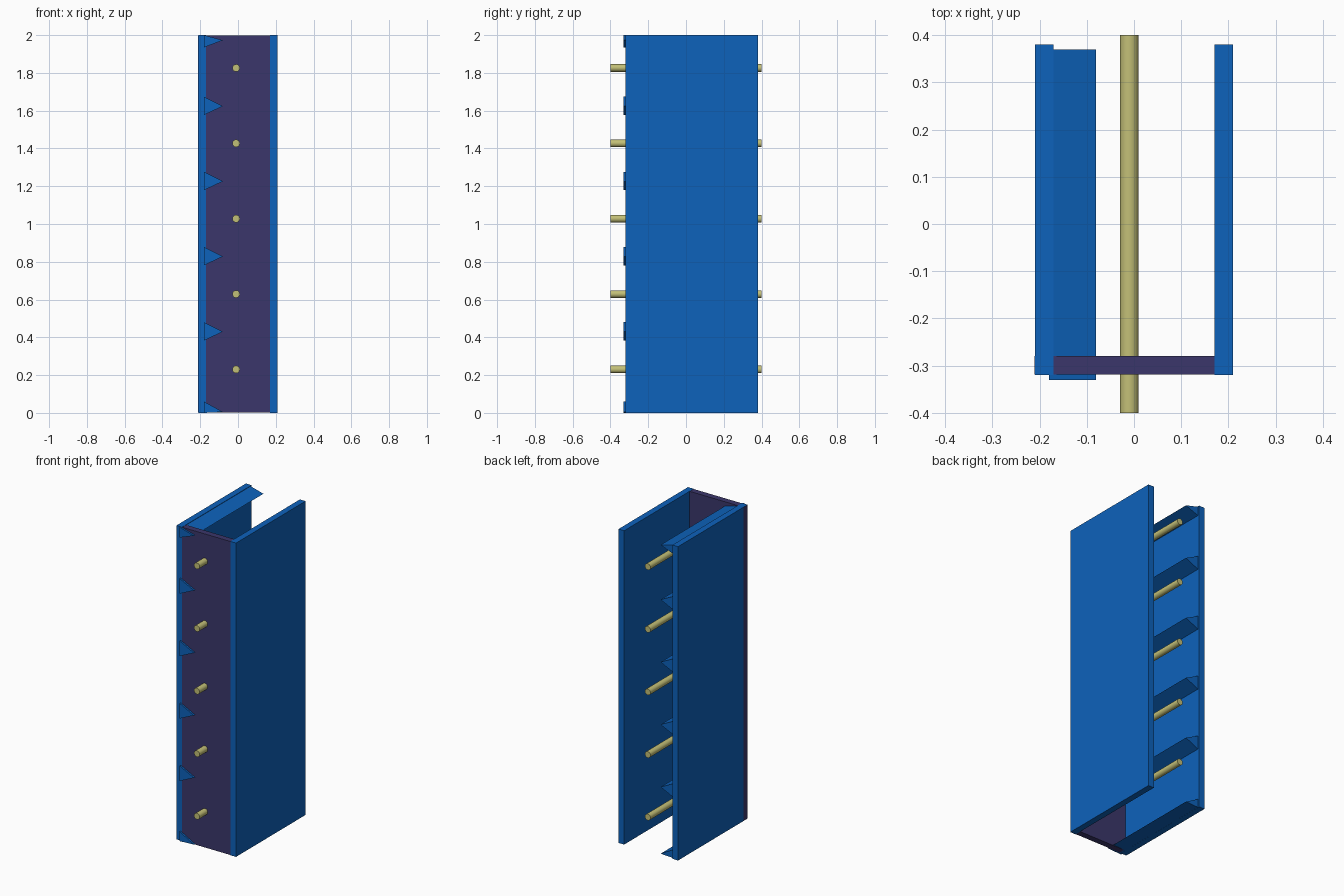
import bpy
import bmesh
import math

cube = bpy.data.objects.get("Cube")
if cube:
    bpy.data.objects.remove(cube, do_unlink=True)


def material(name, rgb):
    m = bpy.data.materials.new(name)
    m.use_nodes = True
    col = (*rgb, 1.0)
    m.diffuse_color = col
    m.node_tree.nodes["Principled BSDF"].inputs["Base Color"].default_value = col
    return m


BLUE = material("blue", (0.004, 0.122, 0.500))
PURPLE = material("dark_purple", (0.043, 0.037, 0.145))
BRASS = material("pale_olive", (0.545, 0.525, 0.185))


def finish(name, bm, mat):
    bmesh.ops.recalc_face_normals(bm, faces=bm.faces)
    me = bpy.data.meshes.new(name)
    bm.to_mesh(me)
    bm.free()
    me.materials.append(mat)
    ob = bpy.data.objects.new(name, me)
    bpy.context.scene.collection.objects.link(ob)
    return ob


def prism(name, profile, y0, y1, mat):
    """Extrude an (x, z) outline from y0 to y1."""
    bm = bmesh.new()
    face = bm.faces.new([bm.verts.new((x, y0, z)) for x, z in profile])
    new = bmesh.ops.extrude_face_region(bm, geom=[face])["geom"]
    verts = [v for v in new if isinstance(v, bmesh.types.BMVert)]
    bmesh.ops.translate(bm, vec=(0, y1 - y0, 0), verts=verts)
    return finish(name, bm, mat)


def box(name, x0, x1, y0, y1, z0, z1, mat):
    return prism(name, [(x0, z0), (x1, z0), (x1, z1), (x0, z1)], y0, y1, mat)


# Side walls
box("right_wall", -0.21, -0.17, -0.32, 0.38, 0, 2, BLUE)
box("left_wall", 0.17, 0.21, -0.32, 0.38, 0, 2, BLUE)

# Front panel, its edge showing just through the right wall
box("front_panel", -0.211, 0.172, -0.319, -0.28, 0.001, 1.999, PURPLE)

# Wedge ledges along the right wall, cut flush at the top and bottom
wedges = [[(-0.18, 0.0), (-0.08, 0.005), (-0.18, 0.06)],
          [(-0.18, 1.935), (-0.08, 1.973), (-0.18, 2.0)]]
for i in range(4):
    z = 0.43 + 0.398 * i
    wedges.append([(-0.18, z - 0.047), (-0.08, z), (-0.18, z + 0.05)])
for i, outline in enumerate(wedges):
    prism(f"ledge_{i + 1}", outline, -0.33, 0.37, BLUE)

# Round rods passing from front to back
for i in range(5):
    bpy.ops.mesh.primitive_cylinder_add(
        vertices=16, radius=0.02, depth=0.8,
        location=(-0.01, 0, 0.23 + 0.399 * i), rotation=(math.pi / 2, 0, 0))
    rod = bpy.context.object
    rod.name = f"rod_{i + 1}"
    rod.data.materials.append(BRASS)
    bpy.ops.object.shade_smooth_by_angle(angle=math.radians(35))
